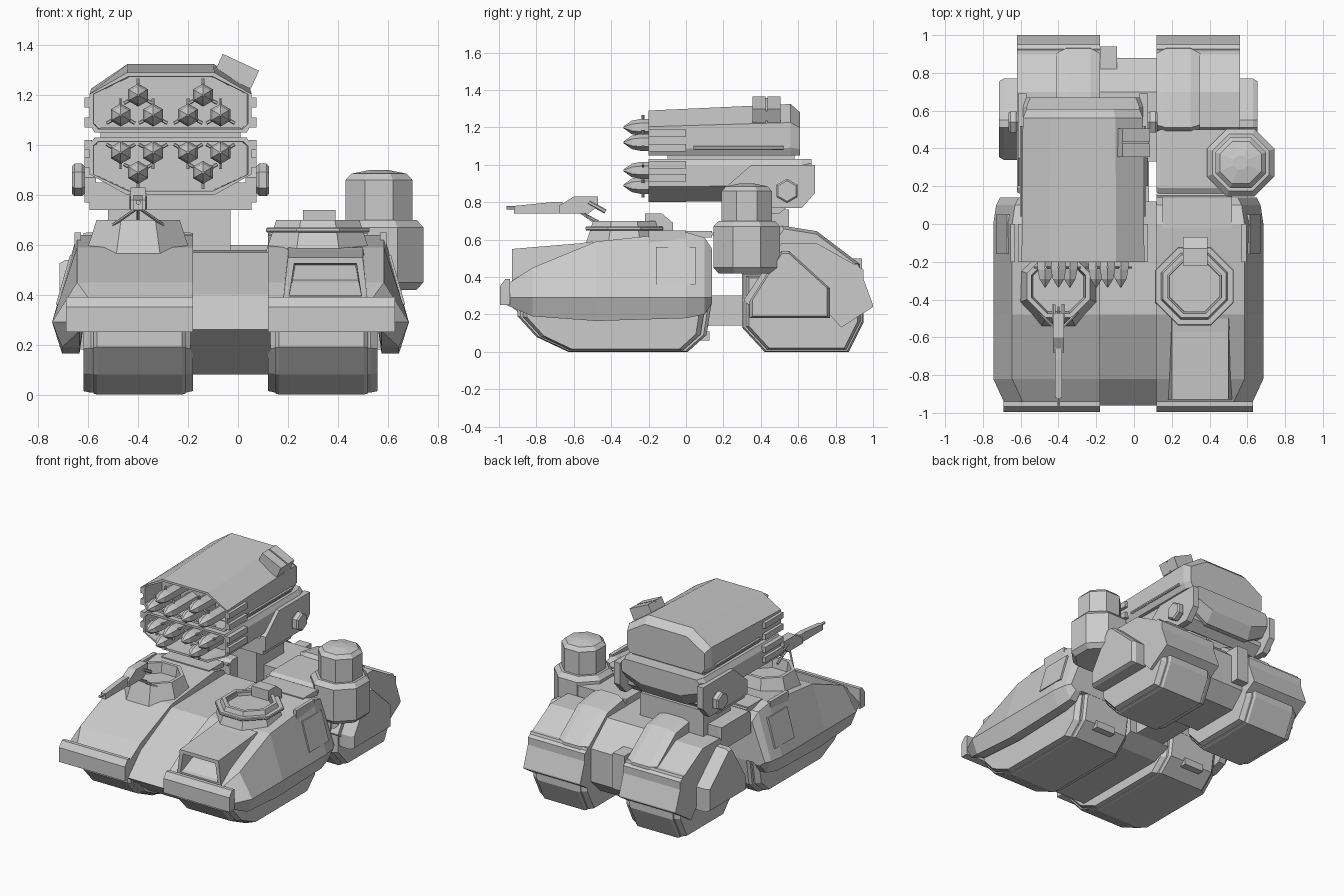
import bpy, bmesh, math
from mathutils import Vector

default_cube = bpy.data.objects.get("Cube")
if default_cube:
    bpy.data.objects.remove(default_cube)

HULL_CENTRE = -.03
POD_CENTRE = -.27
INNER, OUTER = .15, .59      # fender edges measured from the hull centre
WAIST = .29
POD_HALF = .325
SIDES = {"right": -1, "left": 1}
UP, FORWARD = Vector((0, 0, 1)), Vector((0, -1, 0))


def loft(name, rings):
    """Skin a run of equal-length point rings and cap both ends."""
    bm = bmesh.new()
    loops = [[bm.verts.new(point) for point in ring] for ring in rings]
    count = len(loops[0])
    for near, far in zip(loops, loops[1:]):
        for i in range(count):
            j = (i + 1) % count
            bm.faces.new((near[i], near[j], far[j], far[i]))
    bm.faces.new(loops[0])
    bm.faces.new(loops[-1])
    bmesh.ops.recalc_face_normals(bm, faces=bm.faces)
    mesh = bpy.data.meshes.new(name)
    bm.to_mesh(mesh)
    bm.free()
    obj = bpy.data.objects.new(name, mesh)
    bpy.context.collection.objects.link(obj)
    return obj


def clipped(y, z, low_front=(0, 0), low_back=(0, 0), top_back=(0, 0), top_front=(0, 0)):
    """Side profile: a rectangle whose named corners are cut by (run, rise)."""
    corners = ((y[0], z[0], low_front), (y[1], z[0], low_back),
               (y[1], z[1], top_back), (y[0], z[1], top_front))
    profile = []
    for k, (cy, cz, (run, rise)) in enumerate(corners):
        inward_y = run if cy == y[0] else -run
        inward_z = rise if cz == z[0] else -rise
        cut = [(cy, cz + inward_z), (cy + inward_y, cz)]
        if not run:
            cut = cut[:1]
        profile += cut[::-1] if k % 2 else cut
    return profile


def scaled(profile, factor):
    centre = sum((Vector(p) for p in profile), Vector((0, 0))) / len(profile)
    return [centre + (Vector(p) - centre) * factor for p in profile]


def slab(name, x, profile, chamfer=0, end_scale=1):
    """Extrude a side profile across x, optionally with chamfered ends."""
    step = math.copysign(chamfer, x[1] - x[0])
    stops = [(x[0], end_scale), (x[1], end_scale)]
    if chamfer:
        stops[1:1] = [(x[0] + step, 1), (x[1] - step, 1)]
    return loft(name, [[(at, py, pz) for py, pz in scaled(profile, size)] for at, size in stops])


def box(name, x, y, z):
    return slab(name, x, clipped(y, z))


def lathe(name, profile, origin, direction=UP, sides=8):
    """Stack polygon rings of (radius, height) along a direction."""
    turn = Vector(direction).to_track_quat("Z", "Y")
    rings = []
    for radius, height in profile:
        angles = [math.tau * (k + .5) / sides for k in range(sides)]
        rings.append([Vector(origin) + turn @ Vector((radius * math.cos(a), radius * math.sin(a), height))
                      for a in angles])
    return loft(name, rings)


def barrel(name, radius, bottom, top, edge, origin, direction=UP, sides=8):
    """A drum with both rims bevelled by the same amount."""
    profile = [(radius - edge, bottom), (radius, bottom + edge), (radius, top - edge), (radius - edge, top)]
    return lathe(name, profile, origin, direction, sides)


def rod(name, start, end, radius):
    along = Vector(end) - Vector(start)
    return lathe(name, [(radius, 0), (radius, along.length)], start, along, sides=6)


# Central hull, rear block and the neck joining them
core = (HULL_CENTRE - INNER - .01, HULL_CENTRE + INNER + .01)
slab("central_hull", core, [(-.96, .26), (-.82, .4), (-.48, .57), (.12, .58), (.12, .14), (0, .08), (-.72, .08)])
slab("rear_block", core, clipped((.33, .88), (.12, .6), low_front=(.1, .1), low_back=(.1, .1), top_back=(.18, .15)))
box("hull_neck", (-.14, .08), (.1, .5), (.14, .3))
box("rear_spine", (-.18, -.09), (.6, .94), (.25, .5))

# Profiles shared by the mirrored side parts
front_track = [(-.9, .28), (-.9, .19), (-.8, .08), (-.63, 0), (.01, 0), (.11, .09), (.14, .28)]
rear_track = clipped((.3, .95), (0, .42), low_front=(.12, .13), low_back=(.08, .16), top_back=(.2, .2))
rear_body = clipped((.31, .95), (.22, .58), low_front=(.07, .05), top_back=(.25, .14), top_front=(.2, .3))
mud_flap = clipped((.74, 1), (.13, .47), low_front=(.09, .1), low_back=(.17, .11), top_back=(.08, .22))
hump = [(.44, .3), (.44, .58), (.51, .675), (.7, .645), (.93, .47), (.94, .3)]
armour = clipped((.34, .77), (.18, .54), top_front=(.17, .27), top_back=(.22, .2))
deck = clipped((.16, .5), (.48, .65), top_front=(.03, .02))
bumper = clipped((-.995, -.94), (.25, .39), top_front=(.03, .04))


def fender_section(side, y, top, bottom, bulge):
    """Armoured outer skirt over a raised floor that clears the track."""
    outline = [(INNER, top), (bulge - .1, top), (bulge, WAIST), (bulge - .04, bottom),
               (OUTER + .015, bottom), (OUTER, .27), (INNER, .27)]
    return [(HULL_CENTRE + side * across, y, z) for across, z in outline]


for label, side in SIDES.items():
    def part(name):
        return label + "_" + name

    def span(near, far):
        return HULL_CENTRE + side * near, HULL_CENTRE + side * far

    loft(part("front_fender"), [fender_section(side, *station) for station in (
        (-.96, .36, .25, .65), (-.82, .45, .19, .715), (-.48, .59, .165, .715),
        (0, .64, .18, .715), (.1, .61, .2, .7), (.14, .55, .26, .68))])
    slab(part("front_track"), span(.18, .55), front_track, .015, .97)
    slab(part("front_track_guard"), span(INNER, OUTER), scaled(front_track, .94), .03, .95)
    slab(part("bumper"), span(INNER, .66), bumper)
    slab(part("rear_track"), span(.19, .53), rear_track, .015, .97)
    slab(part("rear_track_guard"), span(INNER, .57), scaled(rear_track, .94), .03, .95)
    slab(part("rear_fender"), span(INNER, OUTER), rear_body)
    slab(part("mud_flap"), span(INNER, OUTER), mud_flap)
    slab(part("rear_hump"), span(INNER, .38), hump, .05, .9)
    slab(part("rear_armour_plate"), span(.56, .685), armour, .025, .93)
    slab(part("rear_deck"), span(INNER, OUTER), deck, .02, .95)
    box(part("deck_bridge"), span(.18, .55), (-.02, .14), (.61, .645))
    box(part("grab_rail"), span(.6, .625), (-.2, 0), (.58, .65))
    box(part("track_step"), span(.3, .45), (.05, .125), (.06, .11))
    near, far = span(INNER, .55)
    rod(part("deck_pipe"), (near, .15, .63), (far, .15, .63), radius=.012)

    # Thin access panel lying on the sloped flank
    flank = [(.72 - (z - WAIST) * .285, z) for z in (.36, .56)]
    panel = flank + [(across - .02, z) for across, z in reversed(flank)]
    loft(part("access_panel"), [[(span(0, across)[1], y, z) for across, z in panel] for y in (-.16, .05)])


# Open hood on the left fender
def hood_section(y, bottom, top, wall=0):
    centre, half, lean = .35, .17 - wall, .02
    return [(centre - half, y, bottom + wall), (centre + half, y, bottom + wall),
            (centre + half - lean, y, top - wall), (centre - half + lean, y, top - wall)]


hood_front = (-.93, .37, .55)
loft("left_hood", [hood_section(-.5, .5, .59), hood_section(-.57, .38, .58), hood_section(*hood_front),
                   hood_section(*hood_front, wall=.025), hood_section(-.8, .38, .55, wall=.03)])

# Crew hatches
left_hatch, right_hatch = (.32, -.33, .56), (-.4, -.33, .56)
for label, hatch in (("left", left_hatch), ("right", right_hatch)):
    lathe(label + "_cupola", [(.23, 0), (.18, .14), (.155, .14), (.145, .07)], hatch)
barrel("left_cupola_rim", radius=.225, bottom=.09, top=.11, edge=.005, origin=left_hatch)
# Closed floor ring keeps the left hatch well open above the rim
lathe("left_hatch_well", [(.16, .06), (.16, .13), (.145, .13), (.14, .07)], left_hatch)
slab("left_cupola_sight", (.26, .39), clipped((-.22, -.07), (.6, .74), top_back=(.06, .05)))

# Swivelling gun on the right hatch
gun_x = -.4


def gun_width(half):
    return gun_x - half, gun_x + half


slab("gun_body", gun_width(.03), clipped((-.68, -.47), (.74, .83), top_front=(.08, .05), low_back=(.05, .04)))
slab("gun_barrel_shroud", gun_width(.018), clipped((-.92, -.66), (.74, .8), top_front=(.2, .02)))
rod("gun_muzzle", (gun_x, -.96, .77), (gun_x, -.9, .77), radius=.01)
for x in gun_width(.025):
    rod("gun_grip", (x, -.52, .8), (x, -.43, .75), radius=.012)
gun_pivot = Vector((gun_x, -.57, .75))
for offset in ((-.1, .1, -.07), (.1, .1, -.07), (0, .13, -.07)):
    rod("gun_leg", gun_pivot, gun_pivot + Vector(offset), radius=.007)

# Sensor dome
sensor = (.565, .325, 0)
barrel("sensor_drum", radius=.193, bottom=.42, top=.7, edge=.03, origin=sensor)
lathe("sensor_dome", [(.145, .69), (.145, .86), (.12, .885), (.04, .9)], sensor)

# Launcher mount
box("launcher_pedestal", (-.52, -.03), (.25, .55), (.5, .76))
cheek = clipped((.2, .69), (.77, 1), top_front=(.15, .13), low_back=(.07, .08))
cradle = clipped((.2, .6), (.74, .85), low_back=(.1, .08))
slab("launcher_cradle", (POD_CENTRE - POD_HALF, POD_CENTRE + POD_HALF), cradle)
for label, side in SIDES.items():
    inside, outside = POD_CENTRE + side * .3, POD_CENTRE + side * .345
    slab(label + "_cradle_cheek", (inside, outside), cheek)
    barrel(label + "_trunnion", radius=.065, bottom=0, top=.05, edge=.01,
           origin=(outside, .54, .86), direction=(side, 0, 0), sides=6)
    for z in (.93, 1, 1.09, 1.17):
        box(label + "_shell_slat", (outside, outside - side * .03), (-.2, 0), (z - .02, z + .02))
    rail_x = POD_CENTRE + side * POD_HALF
    rod(label + "_shell_rail", (rail_x, .04, 1.09), (rail_x, .52, 1.09), radius=.01)


# Launcher shells: half-octagon sections with a recessed front
def shell_section(y, seam, depth, width=1, wall=0):
    half = POD_HALF * width - wall
    inset = math.copysign(wall, depth)
    outline = [(half - .02, seam + inset), (half, seam + depth * .15),
               (half, seam + depth * .64), (half * .54, seam + depth - inset)]
    mirrored = [(-x, z) for x, z in reversed(outline)]
    return [(POD_CENTRE + x, y, z) for x, z in outline + mirrored]


def launcher_shell(name, seam, front_depth, back_depth, tail, tail_depth):
    mouth = (-.2, seam, front_depth)
    loft(name, [shell_section(tail, seam, tail_depth, width=.92),
                shell_section(tail - .05, seam, back_depth, width=.98),
                shell_section(*mouth), shell_section(*mouth, wall=.015),
                shell_section(-.02, seam, front_depth, wall=.018)])


launcher_shell("upper_launcher_shell", seam=1.05, front_depth=.24, back_depth=.275, tail=.61, tail_depth=.23)
launcher_shell("lower_launcher_shell", seam=1.03, front_depth=-.23, back_depth=-.22, tail=.67, tail_depth=-.14)
box("launcher_spacer", (POD_CENTRE - .28, POD_CENTRE + .28), (-.1, .58), (1.02, 1.07))


# Rockets with three fins each
def rocket(x, z, fin_turn):
    lathe("rocket", [(.046, 0), (.046, .24), (.036, .29), (.004, .335)], (x, 0, z), FORWARD, sides=6)
    root = Vector((x, -.23, z))
    for k in range(3):
        angle = math.tau * k / 3 + fin_turn
        outward = Vector((math.cos(angle), 0, math.sin(angle)))
        rod("rocket_fin", root + outward * .03, root + outward * .066, radius=.007)


for rows, fin_turn in (((1.12, 1.2), math.pi / 2), ((.97, .89), -math.pi / 2)):
    wide_row, narrow_row = rows
    for offset in (-.2, -.07, .07, .2):
        rocket(POD_CENTRE + offset, wide_row, fin_turn)
    for offset in (-.13, .13):
        rocket(POD_CENTRE + offset, narrow_row, fin_turn)

# Tilted sight on the launcher roof
for label, y, half in (("front", .39, .04), ("core", .43, .03), ("rear", .47, .04)):
    sight = box("roof_sight_" + label, (-.08, .08), (-.035, .035), (-half, half))
    sight.location = (-.005, y, 1.295)
    sight.rotation_euler.y = math.radians(25)
